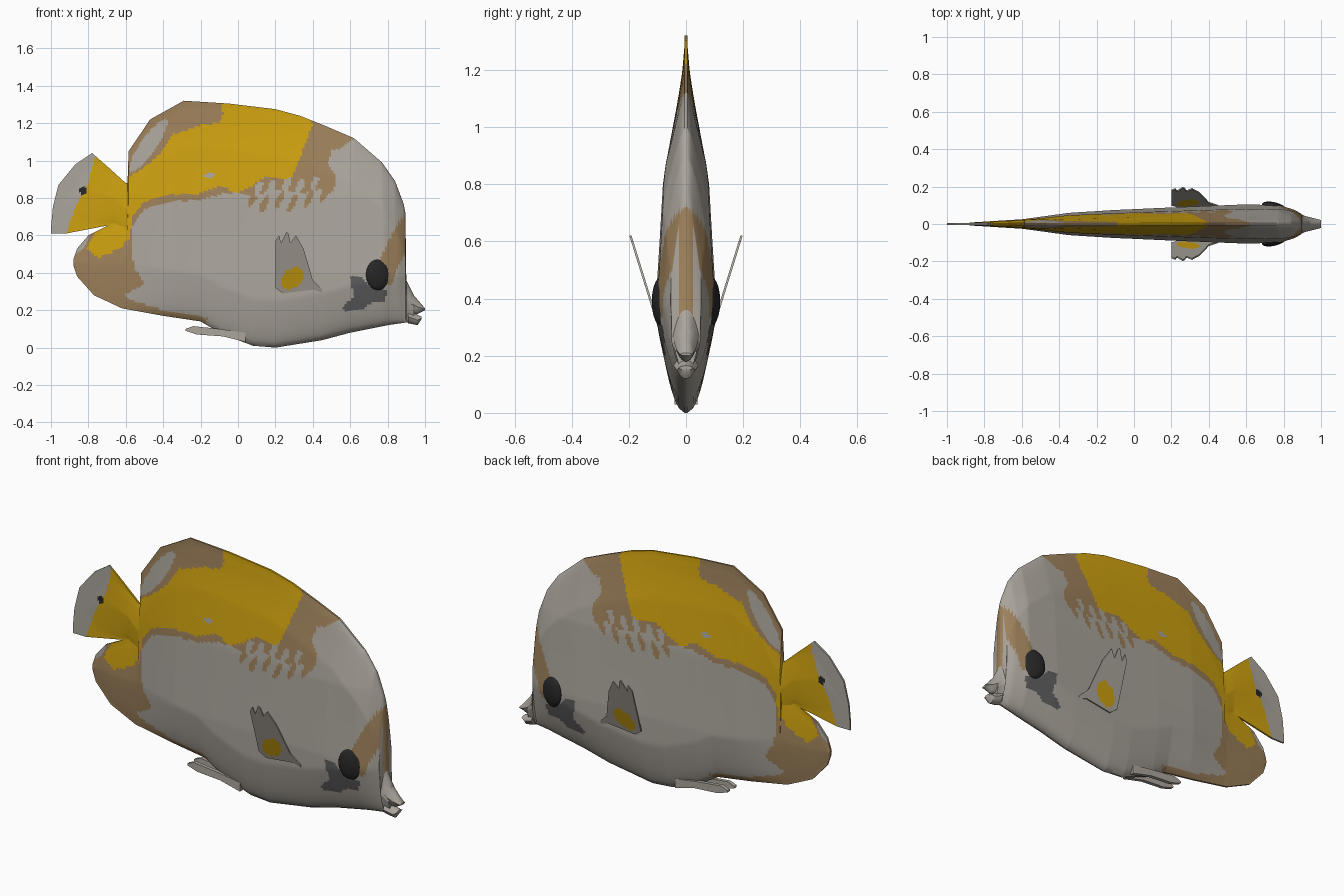
import bpy, bmesh, math

cube = bpy.data.objects.get("Cube")
if cube:
    bpy.data.objects.remove(cube, do_unlink=True)

# Colours
COLOURS = {
    "pale_grey": (0.41, 0.38, 0.335),
    "tan": (0.34, 0.22, 0.105),
    "yellow": (0.62, 0.36, 0.005),
    "charcoal": (0.02, 0.02, 0.021),
    "slate": (0.11, 0.11, 0.115),
}
NAMES = list(COLOURS)
MATERIALS = []
for name, rgb in COLOURS.items():
    mat = bpy.data.materials.new(name)
    mat.use_nodes = True
    mat.diffuse_color = (*rgb, 1)
    shader = mat.node_tree.nodes["Principled BSDF"]
    shader.inputs["Base Color"].default_value = (*rgb, 1)
    shader.inputs["Roughness"].default_value = 0.8
    MATERIALS.append(mat)


# Helpers; all profile points are in hundredths of a unit
def interpolate(points, x):
    if x <= points[0][0]:
        return points[0][1]
    for (xa, ya), (xb, yb) in zip(points, points[1:]):
        if x <= xb:
            return ya + (yb - ya) * (x - xa) / (xb - xa)
    return points[-1][1]


def inside(polygon, x, z):
    hit = False
    for (xa, za), (xb, zb) in zip(polygon, polygon[1:] + polygon[:1]):
        if (za > z) != (zb > z) and x < xa + (xb - xa) * (z - za) / (zb - za):
            hit = not hit
    return hit


def oval(x, z, rx, rz, lean=0):
    ring = [math.tau * i / 16 for i in range(16)]
    return [(x + rx * math.cos(a) + lean * math.sin(a), z + rz * math.sin(a)) for a in ring]


GIRTH = [(-100, .4), (-88, .8), (-60, 2.6), (-35, 6), (-10, 7.5), (30, 9.3),
         (60, 10.5), (78, 10), (86, 7.5), (91, 4.5), (100, 2.2)]
HEIGHT_TAPER = [(0, .95), (40, 1), (60, .88), (80, .77), (100, .5), (120, .24), (132, .18)]


def body_half(x, z, top, bottom):
    reach = max(min(25, (top - bottom) / 2), .1)
    edge = max(0, min(1, (z - bottom) / reach, (top - z) / reach))
    return max(interpolate(GIRTH, x) * interpolate(HEIGHT_TAPER, z) * edge ** .45, .5)


def fin_half(x, z, top, bottom):
    return .4


def loft(name, top, bottom, regions=(), rows=12, step=1.5,
         half=body_half, centre=lambda z: 0):
    """Sweep closed rings along x between a top and a bottom profile."""
    start, end = top[0][0], top[-1][0]
    count = math.ceil((end - start) / step)
    stations = {start + (end - start) * i / count for i in range(count + 1)}
    stations |= {x for x, z in top + bottom if start <= x <= end}
    bm = bmesh.new()
    rings = []
    for x in sorted(stations):
        hi, lo = interpolate(top, x), interpolate(bottom, x)
        right, left = [], []
        for r in range(rows + 1):
            z = lo + (hi - lo) * r / rows
            y = half(x, z, hi, lo)
            right.append(bm.verts.new((x / 100, (centre(z) - y) / 100, z / 100)))
            left.append(bm.verts.new((x / 100, (centre(z) + y) / 100, z / 100)))
        rings.append(right + left[::-1])
    size = len(rings[0])
    for a, b in zip(rings, rings[1:]):
        for i in range(size):
            j = (i + 1) % size
            bm.faces.new((a[i], b[i], b[j], a[j]))
    for ring in (rings[0], rings[-1]):
        for r in range(rows):
            bm.faces.new((ring[r], ring[r + 1], ring[size - 2 - r], ring[size - 1 - r]))
    bmesh.ops.recalc_face_normals(bm, faces=bm.faces)
    for face in bm.faces:
        c = face.calc_center_median() * 100
        for colour, polygon in regions:
            if inside(polygon, c.x, c.z):
                face.material_index = NAMES.index(colour)
    mesh = bpy.data.meshes.new(name)
    bm.to_mesh(mesh)
    bm.free()
    return finish(bpy.data.objects.new(name, mesh))


def finish(obj):
    if obj.name not in bpy.context.scene.collection.objects:
        bpy.context.scene.collection.objects.link(obj)
    for mat in MATERIALS:
        obj.data.materials.append(mat)
    bpy.ops.object.select_all(action="DESELECT")
    obj.select_set(True)
    bpy.context.view_layer.objects.active = obj
    bpy.ops.object.shade_smooth_by_angle(angle=math.radians(40))
    return obj


# Painted regions of the flank
tan_back = [(-62, 134), (30, 134), (64, 113), (55, 107), (50, 105), (48, 98), (53, 90), (50, 82),
            (44, 85), (34, 82), (20, 85), (8, 81), (-6, 83), (-20, 79), (-38, 78),
            (-50, 74), (-56, 66), (-57, 52), (-55, 42), (-50, 34), (-62, 27), (-40, 20),
            (-16, 16), (-20, 10), (-95, 10), (-95, 70), (-62, 70)]
yellow_saddle = [(-9, 134), (25, 134), (40, 120), (36, 109), (30, 94), (28, 90), (15, 91), (8, 87),
                 (0, 83), (-10, 86), (-22, 82), (-36, 82), (-50, 78), (-56, 71), (-58, 58),
                 (-65, 52), (-75, 48), (-81, 53), (-74, 66), (-62, 75), (-62, 89),
                 (-52, 95), (-42, 103), (-35, 114), (-20, 119), (-10, 120), (-8, 125)]
brow = [(95, 74), (89, 71), (83, 62), (77, 50), (72, 40), (82, 33), (85, 42), (89, 50), (95, 50)]
cheek = [(60, 38), (66, 38), (70, 33), (80, 31), (78, 24), (71, 24), (67, 20), (57, 19),
         (56, 22), (62, 27)]
flank = [("tan", tan_back), ("yellow", yellow_saddle),
         ("pale_grey", oval(-48, 108, 5, 14, 9)),
         ("pale_grey", oval(-85, 56, 4, 6, 3)),
         ("tan", brow), ("slate", cheek)]
# Ragged fingers along the lower edge of the saddle
for x, z in ((8, 80), (14, 77), (22, 79), (29, 77), (38, 80), (46, 82)):
    flank.append(("tan", oval(x, z, 1.8, 5, 2)))
for x, z in ((11, 85), (18, 86), (26, 87), (33, 86), (41, 88)):
    flank.append(("pale_grey", oval(x, z, 2, 4, 1.5)))
flank.append(("pale_grey", oval(-15, 92, 3, 1)))

# Body with dorsal fin
belly = [(-88, 44), (-86, 38), (-77, 28), (-62, 21), (-40, 17), (-20, 14), (-10, 8), (0, 4),
         (8, 1), (20, 0), (45, 4), (60, 8), (80, 12), (94, 14)]
back = [(-59, 90), (-58.5, 105), (-47, 122), (-29, 132), (-5, 130.5), (20, 127.5), (33, 124),
        (48, 118), (62, 112), (77, 99), (84, 89), (88.5, 77), (89.5, 72), (90, 36), (94, 28)]
loft("body", back, belly, flank, rows=80, step=1.2)

# Anal fin lobe and tail
lobe = [(-88, 47), (-86, 53), (-80, 60), (-70, 65), (-64, 68), (-59, 73)]
loft("anal_fin", lobe, belly, flank, rows=24, step=1.2)
tail_top = [(-100, 64), (-99, 75), (-96, 87), (-87, 98), (-78, 104), (-70, 97), (-60, 88), (-56, 88)]
tail_bottom = [(-100, 61), (-92, 61), (-66, 66), (-60, 60), (-56, 60)]
tail_paint = [("yellow", [(-76, 103), (-80, 88), (-87, 75), (-93, 58), (-50, 58), (-50, 92)]),
              ("charcoal", oval(-83, 84, 1.8, 2.2))]
loft("tail_fin", tail_top, tail_bottom, tail_paint, rows=36, step=1)

# Jaws
loft("upper_jaw", [(91, 33), (94, 28), (100, 21)], [(91, 18), (96, 18), (100, 20)])
loft("lower_jaw", [(91, 20), (96, 17.5), (98, 16.5)], [(91, 13), (96, 12), (98, 15)])

# Paired fins and eyes
fin_top = [(20, 57), (22, 60), (23, 56), (26, 62), (27, 61), (28, 56), (31, 60), (35, 53),
           (38, 43), (40, 36), (45, 31)]
fin_bottom = [(20, 32), (24, 29), (40, 31), (45, 29.5)]
fin_paint = [("yellow", oval(29, 37, 6, 6, 2))]
pelvic_top = [(-28, 10), (-24, 11.5), (-10, 10), (4, 8)]
pelvic_bottom = [(-28, 9), (-22, 7), (-8, 6), (4, 3)]
for side, label in ((1, "left"), (-1, "right")):
    loft(label + "_pectoral_fin", fin_top, fin_bottom, fin_paint, rows=24, step=1,
         half=fin_half, centre=lambda z: side * (9.2 + (z - 29) * .31))
    loft(label + "_pelvic_fin", pelvic_top, pelvic_bottom, rows=4, step=4,
         half=lambda x, z, t, b: 1, centre=lambda z: side * 3)
    bpy.ops.mesh.primitive_uv_sphere_add(segments=16, ring_count=10, radius=1,
                                         location=(.75, side * .09, .39))
    eye = bpy.context.object
    eye.name = label + "_eye"
    eye.scale = (.068, .026, .083)
    eye.rotation_euler.z = -side * .25
    finish(eye)
    for face in eye.data.polygons:
        face.material_index = NAMES.index("charcoal")
